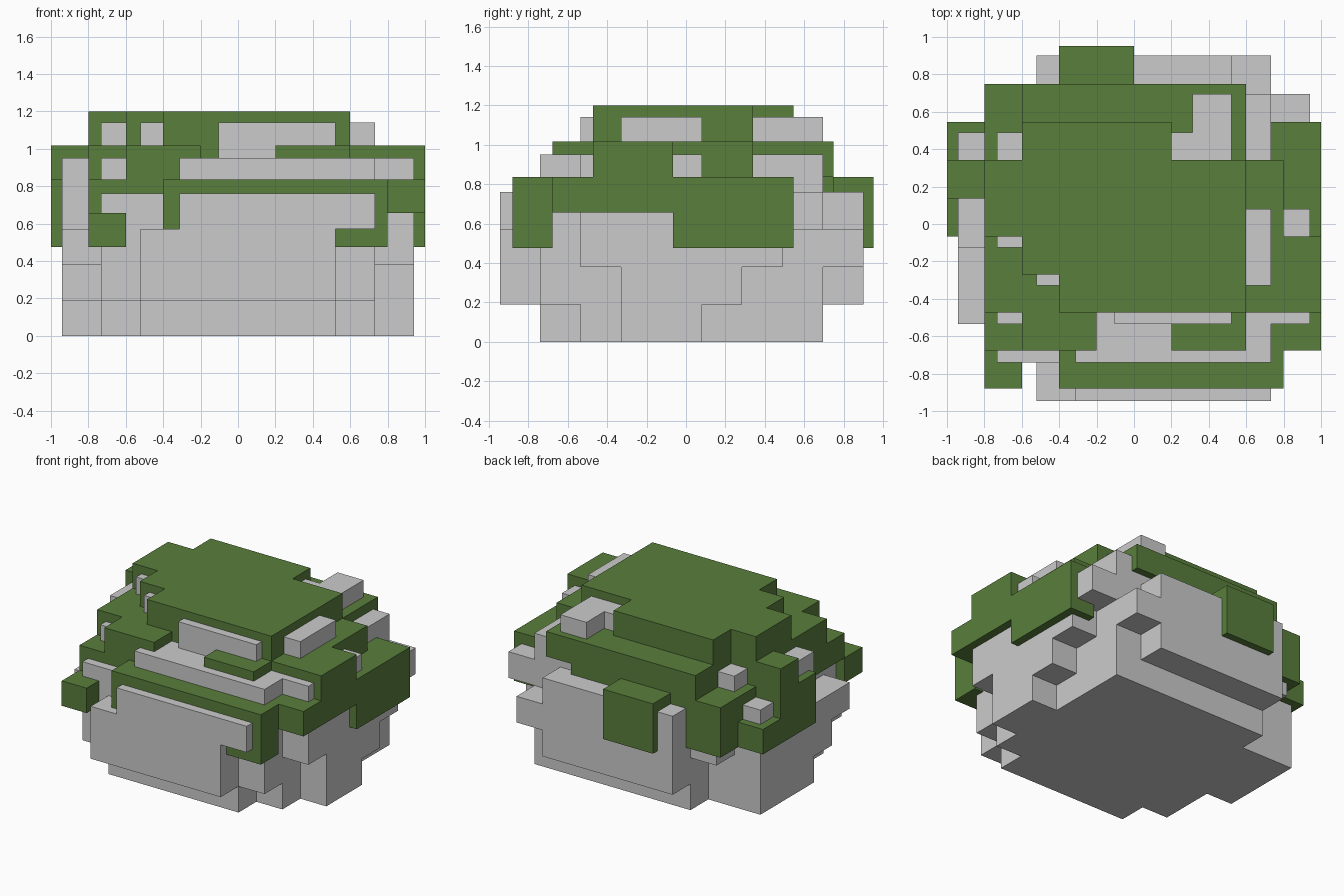
import bpy, bmesh

if "Cube" in bpy.data.objects:
    bpy.data.objects.remove(bpy.data.objects["Cube"])


def grid_solid(name, layers, origin, step, color=None):
    """Blocky solid: each layer maps a y row to its x spans (start, end) in grid cells."""
    cells = {(i, j, k)
             for k, rows in enumerate(layers)
             for j, spans in rows.items()
             for a, b in spans
             for i in range(a, b)}
    bm = bmesh.new()
    verts = {}

    def vert(p):
        if p not in verts:
            verts[p] = bm.verts.new([origin[n] + step[n] * p[n] for n in range(3)])
        return verts[p]

    # Only the outer sides of the cells become faces
    for c in cells:
        for ax in range(3):
            u, v = (ax + 1) % 3, (ax + 2) % 3
            for side in (0, 1):
                near = list(c)
                near[ax] += 2 * side - 1
                if tuple(near) in cells:
                    continue
                quad = []
                for du, dv in ((0, 0), (1, 0), (1, 1), (0, 1)):
                    p = list(c)
                    p[ax] += side
                    p[u] += du
                    p[v] += dv
                    quad.append(vert(tuple(p)))
                bm.faces.new(quad if side else quad[::-1])
    bmesh.ops.dissolve_limit(bm, angle_limit=0.01, verts=bm.verts, edges=bm.edges)
    mesh = bpy.data.meshes.new(name)
    bm.to_mesh(mesh)
    bm.free()
    obj = bpy.data.objects.new(name, mesh)
    bpy.context.collection.objects.link(obj)
    if color:
        mat = bpy.data.materials.new(name)
        mat.diffuse_color = color
        mat.use_nodes = True
        mat.node_tree.nodes["Principled BSDF"].inputs["Base Color"].default_value = mat.diffuse_color
        mesh.materials.append(mat)
    return obj


def rows(first, *spans):
    """One span per y row, counted from row `first`."""
    return {first + n: [s] for n, s in enumerate(spans)}


# Boulder, from the ground up
rock_layers = [
    rows(1, (2, 7), (1, 8), (1, 9), (0, 9), (0, 8), (0, 8), (2, 8)),
    rows(0, (2, 7), (1, 8), (1, 8), (0, 9), (0, 9), (0, 9), (0, 8), (2, 8), (2, 7)),
    rows(0, (2, 7), (1, 8), (0, 9), (0, 9), (0, 9), (0, 9), (0, 9), (1, 8), (2, 8)),
    rows(0, (3, 8), (1, 8), (1, 9), (1, 9), (0, 9), (0, 9), (0, 9), (1, 9), (2, 7)),
    rows(1, (3, 8), (1, 9), (1, 9), (0, 9), (0, 8), (1, 8), (2, 8)),
    rows(2, (4, 7), (2, 8), (1, 8), (1, 7), (2, 7), (6, 7)),
]
grid_solid("rock", rock_layers, (-0.9405, -0.945, 0), (0.209, 0.205, 0.19))

# Moss cap, from the hanging edges up to the crown
ends = [(0, 1), (9, 10)]
moss_layers = [
    {0: [(1, 2), (3, 9)], 4: ends, 5: ends, 6: ends, 7: [(1, 3)], 8: [(3, 5)]},
    rows(0, (3, 9), (1, 10), (1, 10), (1, 10), (0, 10), (0, 10), (1, 10), (1, 7), (3, 5)),
    {1: [(2, 4), (6, 8)], **rows(2, (1, 10), (1, 10), (1, 9), (0, 9), (2, 8), (2, 8))},
    rows(2, (3, 8), (2, 8), (1, 8), (1, 8), (2, 6)),
]
grid_solid("moss", moss_layers, (-1, -0.88, 0.475), (0.2, 0.2035, 0.181),
           (0.1, 0.21, 0.045, 1))
